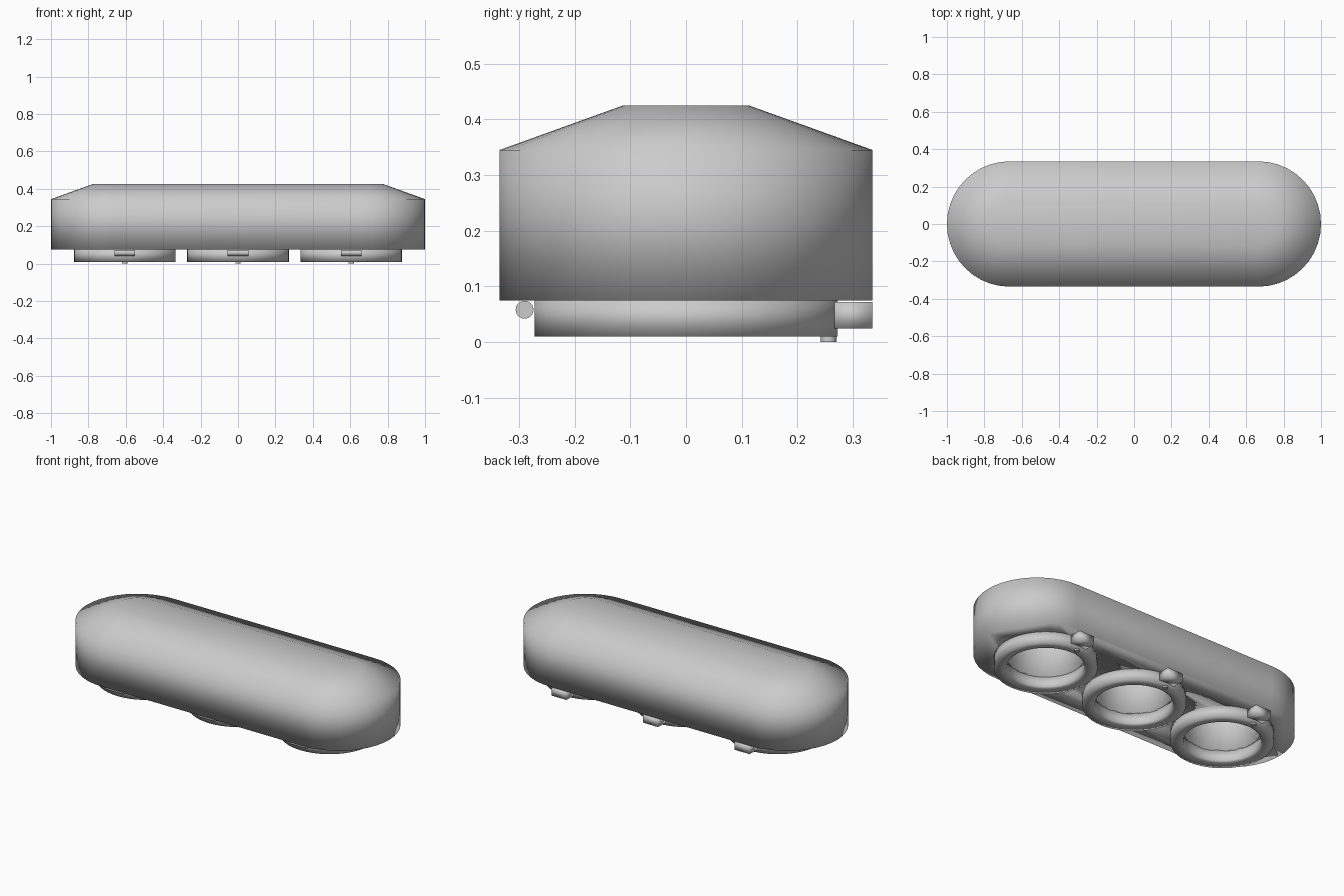
import bpy, bmesh, math

if "Cube" in bpy.data.objects:
    bpy.data.objects.remove(bpy.data.objects["Cube"])

XS = (-0.605, 0.0, 0.605)


def make_object(name, bm, smooth_all=True):
    bmesh.ops.recalc_face_normals(bm, faces=bm.faces)
    me = bpy.data.meshes.new(name)
    bm.to_mesh(me)
    bm.free()
    ob = bpy.data.objects.new(name, me)
    bpy.context.collection.objects.link(ob)
    for p in me.polygons:
        p.use_smooth = smooth_all
    return ob


def stadium(r, z, half=0.665, n=20):
    pts = []
    for side in (1, -1):
        for i in range(n + 1):
            a = -math.pi / 2 + math.pi * i / n
            pts.append((side * (half + r * math.cos(a)), side * r * math.sin(a), z))
    return pts


def lathe(name, profile, x, n=48):
    # closed profile of (radius, z) turned around a vertical axis
    bm = bmesh.new()
    rings = [[bm.verts.new((x + r * math.cos(2 * math.pi * i / n),
                            r * math.sin(2 * math.pi * i / n), z))
              for i in range(n)] for r, z in profile]
    for k, a in enumerate(rings):
        b = rings[(k + 1) % len(rings)]
        for i in range(n):
            j = (i + 1) % n
            bm.faces.new((a[i], a[j], b[j], b[i]))
    return make_object(name, bm)


def box(name, size, loc):
    bm = bmesh.new()
    bmesh.ops.create_cube(bm, size=1)
    bmesh.ops.scale(bm, vec=size, verts=bm.verts)
    bmesh.ops.translate(bm, vec=loc, verts=bm.verts)
    return make_object(name, bm)


def cylinder(name, r, depth, loc, axis="Z", n=24):
    rot = (0, math.pi / 2, 0) if axis == "X" else (0, 0, 0)
    bpy.ops.mesh.primitive_cylinder_add(vertices=n, radius=r, depth=depth,
                                        location=loc, rotation=rot)
    ob = bpy.context.object
    ob.name = name
    bpy.ops.object.shade_smooth_by_angle()
    return ob


# Housing: rounded bar with a sloped top edge
bm = bmesh.new()
loops = [[bm.verts.new(p) for p in stadium(r, z)]
         for r, z in ((0.335, 0.075), (0.335, 0.345), (0.113, 0.425))]
for a, b in zip(loops, loops[1:]):
    for i in range(len(a)):
        j = (i + 1) % len(a)
        bm.faces.new((a[i], a[j], b[j], b[i]))
bm.faces.new(loops[0][::-1])
bm.faces.new(loops[-1])
housing = make_object("housing", bm)

# Lamp wells cut up into the housing
for x in XS:
    well = cylinder("well_cutter", 0.205, 0.31, (x, 0, 0.145), n=48)
    well.hide_render = True
    well.hide_viewport = False
    well.display_type = 'WIRE'
    mod = housing.modifiers.new("well", 'BOOLEAN')
    mod.operation = 'DIFFERENCE'
    mod.solver = 'EXACT'
    mod.object = well
    bpy.context.view_layer.objects.active = housing
    bpy.ops.object.modifier_apply(modifier=mod.name)
    bpy.data.objects.remove(well)

for x in XS:
    # Bezel ring, front hinge pin, rear latch block and its small stud
    lathe("bezel", [(0.272, 0.08), (0.272, 0.01), (0.215, 0.01),
                    (0.205, 0.018), (0.205, 0.08)], x)
    cylinder("hinge_pin", 0.016, 0.11, (x, -0.29, 0.058), "X")
    box("latch", (0.1, 0.075, 0.047), (x, 0.2975, 0.048))
    cylinder("latch_stud", 0.014, 0.03, (x, 0.256, 0.015))
